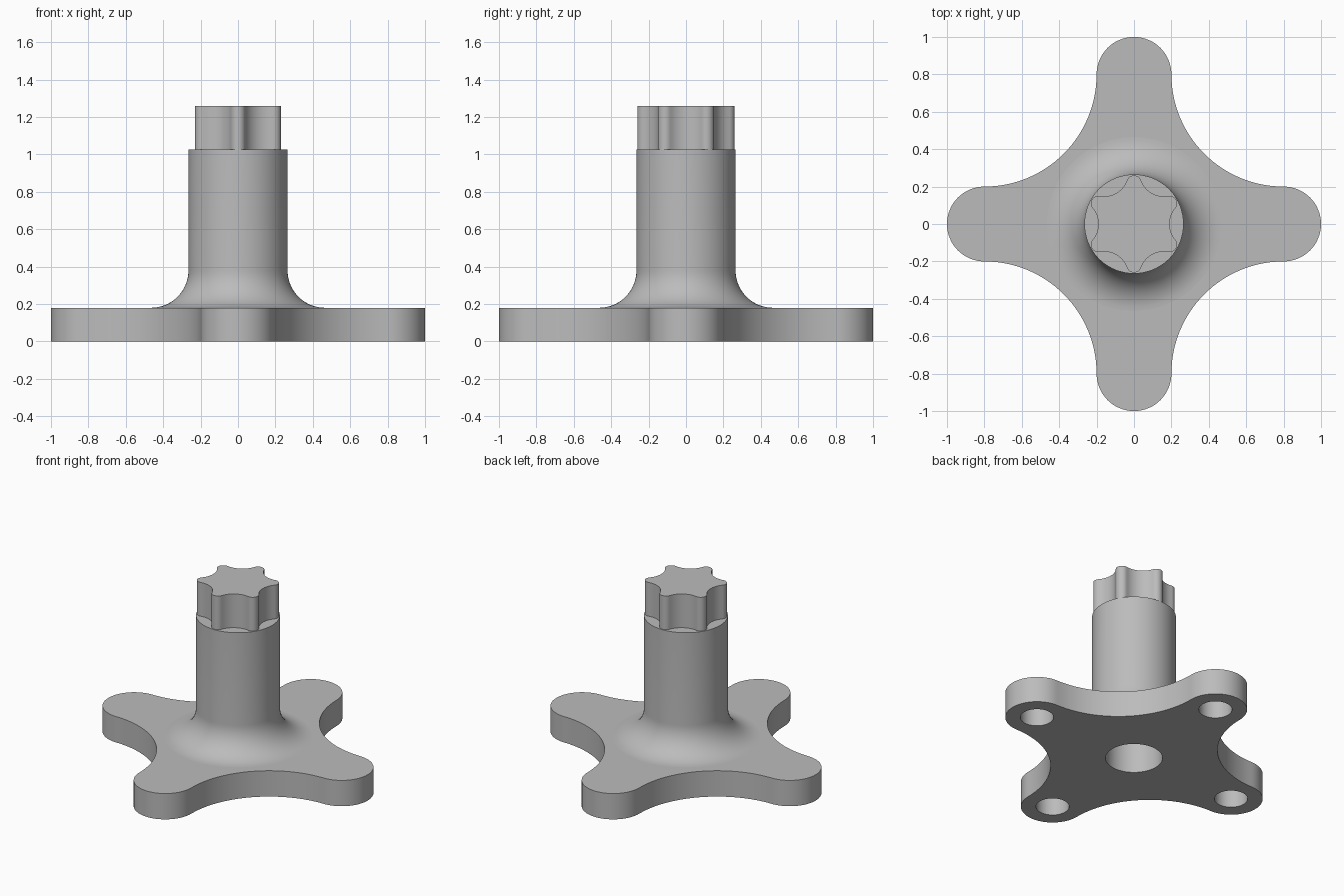
import bpy, bmesh
from math import pi, sin, cos, sqrt
from mathutils import Vector

cube = bpy.data.objects.get("Cube")
if cube:
    bpy.data.objects.remove(cube)

grey = bpy.data.materials.new("plain grey")
grey.use_nodes = True
grey.diffuse_color = (0.5, 0.5, 0.5, 1)
grey.node_tree.nodes["Principled BSDF"].inputs["Base Color"].default_value = (0.5, 0.5, 0.5, 1)

PLATE_TOP, COLUMN_TOP, HEAD_TOP = 0.18, 1.025, 1.26
COLUMN_R, FILLET = 0.265, 0.2


def arc(centre, r, start, end, steps):
    return [centre + r * Vector((cos(t), sin(t))) for t in
            (start + (end - start) * i / steps for i in range(steps))]


def circle(r, centre=(0, 0), steps=96):
    return arc(Vector(centre), r, 0, 2 * pi, steps)


def lobed(n, lobe_d, lobe_r, cove_d, turn, steps):
    """Counter-clockwise outline of n round lobes joined by tangent hollows."""
    points = []
    for k in range(n):
        base = turn + 2 * pi * k / n
        lobe = lobe_d * Vector((cos(base), sin(base)))
        cove = cove_d * Vector((cos(base + pi / n), sin(base + pi / n)))
        d = cove - lobe
        a = Vector((cos(base), sin(base))).angle_signed(d) * -1
        points += arc(lobe, lobe_r, base - a, base + a, steps)
        points += arc(cove, d.length - lobe_r, base + a + pi,
                      base + 2 * pi / n - a + pi, steps)
    return points


def ring(bm, points, z):
    return [bm.verts.new((p.x, p.y, z)) for p in points]


def wall(bm, a, b):
    n = len(a)
    for i in range(n):
        j = (i + 1) % n
        bm.faces.new((a[i], a[j], b[j], b[i])).smooth = True


def fill(bm, rings, up):
    """Flat face bounded by the first ring, with the other rings as holes."""
    edges = []
    for r in rings:
        for i, v in enumerate(r):
            w = r[(i + 1) % len(r)]
            edges.append(bm.edges.get((v, w)) or bm.edges.new((v, w)))
    made = bmesh.ops.triangle_fill(bm, edges=edges, use_beauty=True, normal=(0, 0, 1))
    for f in made["geom"]:
        if isinstance(f, bmesh.types.BMFace):
            f.smooth = False
            f.normal_update()
            if (f.normal.z > 0) != up:
                f.normal_flip()


def finish(bm, name):
    mesh = bpy.data.meshes.new(name)
    bm.to_mesh(mesh)
    bm.free()
    mesh.materials.append(grey)
    bpy.context.collection.objects.link(bpy.data.objects.new(name, mesh))


# Four-armed base plate with blind holes underneath
bm = bmesh.new()
outline = lobed(4, 0.8, 0.2, 0.8 * sqrt(2), 0, 32)
low, high = ring(bm, outline, 0), ring(bm, outline, PLATE_TOP)
wall(bm, low, high)
fill(bm, [high, ring(bm, circle(COLUMN_R + FILLET), PLATE_TOP)], True)
holes = [(0.18, (0, 0), 0.8)]
holes += [(0.105, (0.8 * cos(k * pi / 2), 0.8 * sin(k * pi / 2)), 0.14) for k in range(4)]
mouths = []
for r, centre, depth in holes:
    mouth = ring(bm, circle(r, centre, 48), 0)
    end = ring(bm, circle(r, centre, 48), depth)
    wall(bm, end, mouth)
    fill(bm, [end], False)
    mouths.append(mouth)
fill(bm, [low] + mouths, False)
finish(bm, "base_plate")

star = lobed(6, 0.22, 0.04, 0.32, pi / 2, 12)

# Column with a flared foot
bm = bmesh.new()
STEPS = 16
rings = []
for i in range(STEPS + 1):
    t = pi / 2 * i / STEPS
    rings.append(ring(bm, circle(COLUMN_R + FILLET * (1 - sin(t))),
                      PLATE_TOP + FILLET * (1 - cos(t))))
rings.append(ring(bm, circle(COLUMN_R), COLUMN_TOP))
for a, b in zip(rings, rings[1:]):
    wall(bm, a, b)
fill(bm, [rings[-1], ring(bm, star, COLUMN_TOP)], True)
finish(bm, "column")

# Six-lobed drive head
bm = bmesh.new()
low, high = ring(bm, star, COLUMN_TOP), ring(bm, star, HEAD_TOP)
wall(bm, low, high)
fill(bm, [high], True)
finish(bm, "drive_head")
